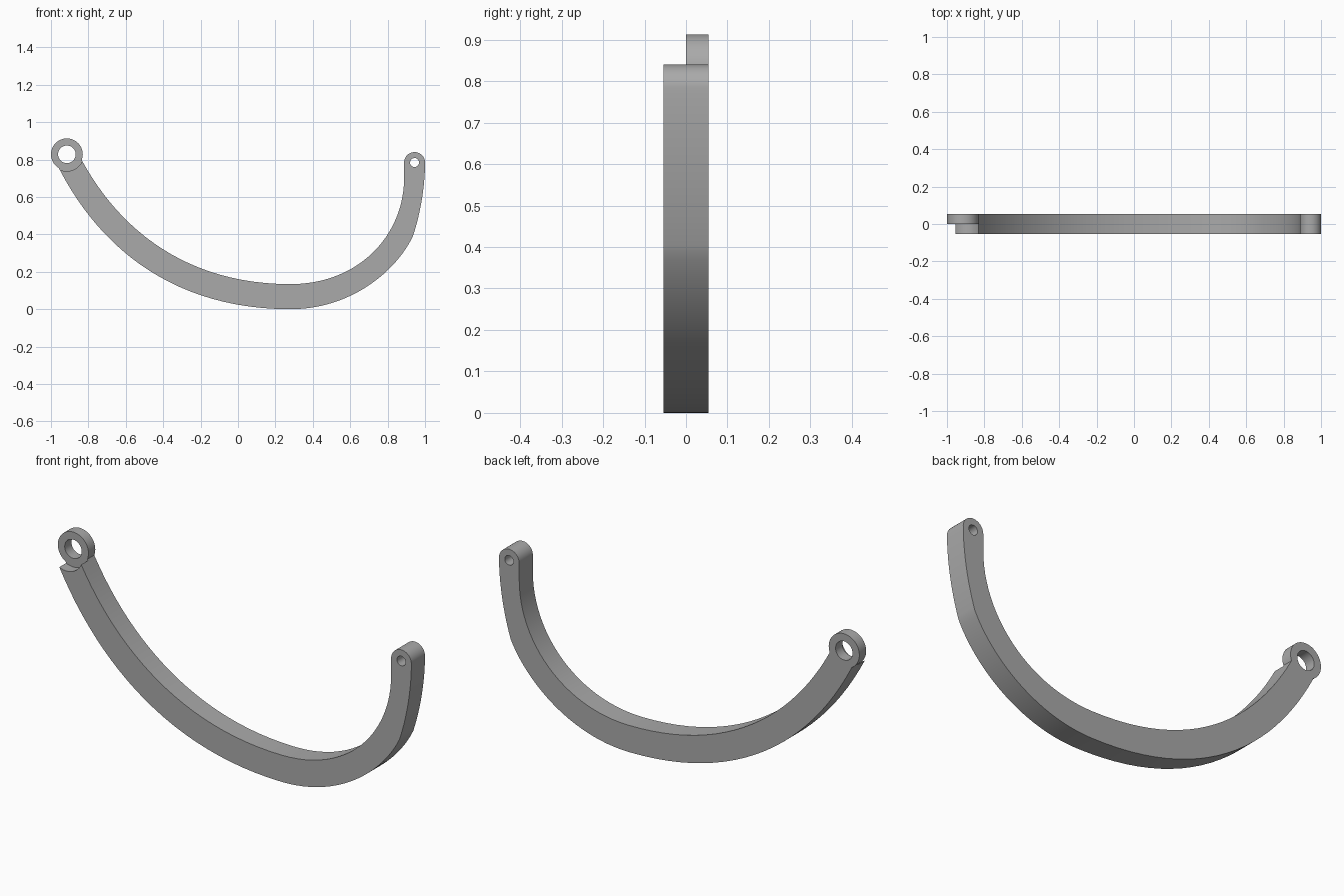
import bpy
import bmesh
from math import pi, radians, sin, cos
from mathutils import Vector
from mathutils.geometry import interpolate_bezier

cube = bpy.data.objects.get("Cube")
if cube:
    bpy.data.objects.remove(cube, do_unlink=True)

HALF = 0.054                     # half thickness in y
EYE, PIN = (-0.915, 0.828), (0.944, 0.784)

grey = bpy.data.materials.new("plain grey")
grey.use_nodes = True
colour = (0.4, 0.4, 0.4, 1)
grey.diffuse_color = colour
grey.node_tree.nodes["Principled BSDF"].inputs["Base Color"].default_value = colour


def prism(name, outline, y0, y1):
    """Extrude an x-z outline from y0 to y1."""
    bm = bmesh.new()
    face = bm.faces.new([bm.verts.new((x, y0, z)) for x, z in outline])
    new = bmesh.ops.extrude_face_region(bm, geom=[face])["geom"]
    verts = [v for v in new if isinstance(v, bmesh.types.BMVert)]
    bmesh.ops.translate(bm, verts=verts, vec=(0, y1 - y0, 0))
    bmesh.ops.recalc_face_normals(bm, faces=bm.faces[:])
    mesh = bpy.data.meshes.new(name)
    bm.to_mesh(mesh)
    bm.free()
    mesh.materials.append(grey)
    obj = bpy.data.objects.new(name, mesh)
    bpy.context.collection.objects.link(obj)
    return obj


def arc(centre, radius, start=0.0, end=2 * pi, steps=64):
    return [(centre[0] + radius * cos(start + (end - start) * i / steps),
             centre[1] + radius * sin(start + (end - start) * i / steps))
            for i in range(steps)]


def bezier(a, b, c, d, steps=24):
    points = interpolate_bezier(*[Vector((x, 0, z)) for x, z in (a, b, c, d)], steps + 1)
    return [(p.x, p.z) for p in points[:-1]]


def combine(target, tool, operation):
    mod = target.modifiers.new(operation.lower(), "BOOLEAN")
    mod.operation, mod.solver, mod.object = operation, "EXACT", tool
    tool.hide_render = True
    bpy.context.view_layer.objects.active = target
    bpy.ops.object.modifier_apply(modifier=mod.name)
    bpy.data.objects.remove(tool, do_unlink=True)


# Curved bar: lower edge, rounded tip, then upper edge back to the eye
outline = [(-0.985, 0.82)]
outline += bezier((-0.955, 0.749), (-0.725, 0.304), (-0.32, 0), (0.28, 0))
outline += bezier((0.28, 0), (0.61, 0), (0.85, 0.21), (0.935, 0.39))
outline += bezier((0.935, 0.39), (0.972, 0.5), (1, 0.65), (1, 0.784))
outline += arc(PIN, 0.056, 0, pi, 32)
outline += [(0.888, 0.784)]
outline += bezier((0.888, 0.7), (0.888, 0.4), (0.65, 0.134), (0.28, 0.134))
outline += bezier((0.28, 0.134), (-0.27, 0.134), (-0.63, 0.421), (-0.832, 0.791))
outline += [(-0.832, 0.791), (-0.856, 0.835)]
bar = prism("curved_bar", outline, -HALF, HALF)

# Front half is scooped away so the eye stands alone at the back
combine(bar, prism("scoop", arc(EYE, 0.09), -0.2, 0), "DIFFERENCE")
combine(bar, prism("eye", arc(EYE, 0.085), 0, HALF), "UNION")

# Eye bore and pin hole
combine(bar, prism("eye_bore", arc(EYE, 0.047), -0.2, 0.2), "DIFFERENCE")
combine(bar, prism("pin_hole", arc(PIN, 0.024), -0.2, 0.2), "DIFFERENCE")

bpy.ops.object.select_all(action="DESELECT")
bar.select_set(True)
bpy.context.view_layer.objects.active = bar
bpy.ops.object.shade_smooth_by_angle(angle=radians(12))
